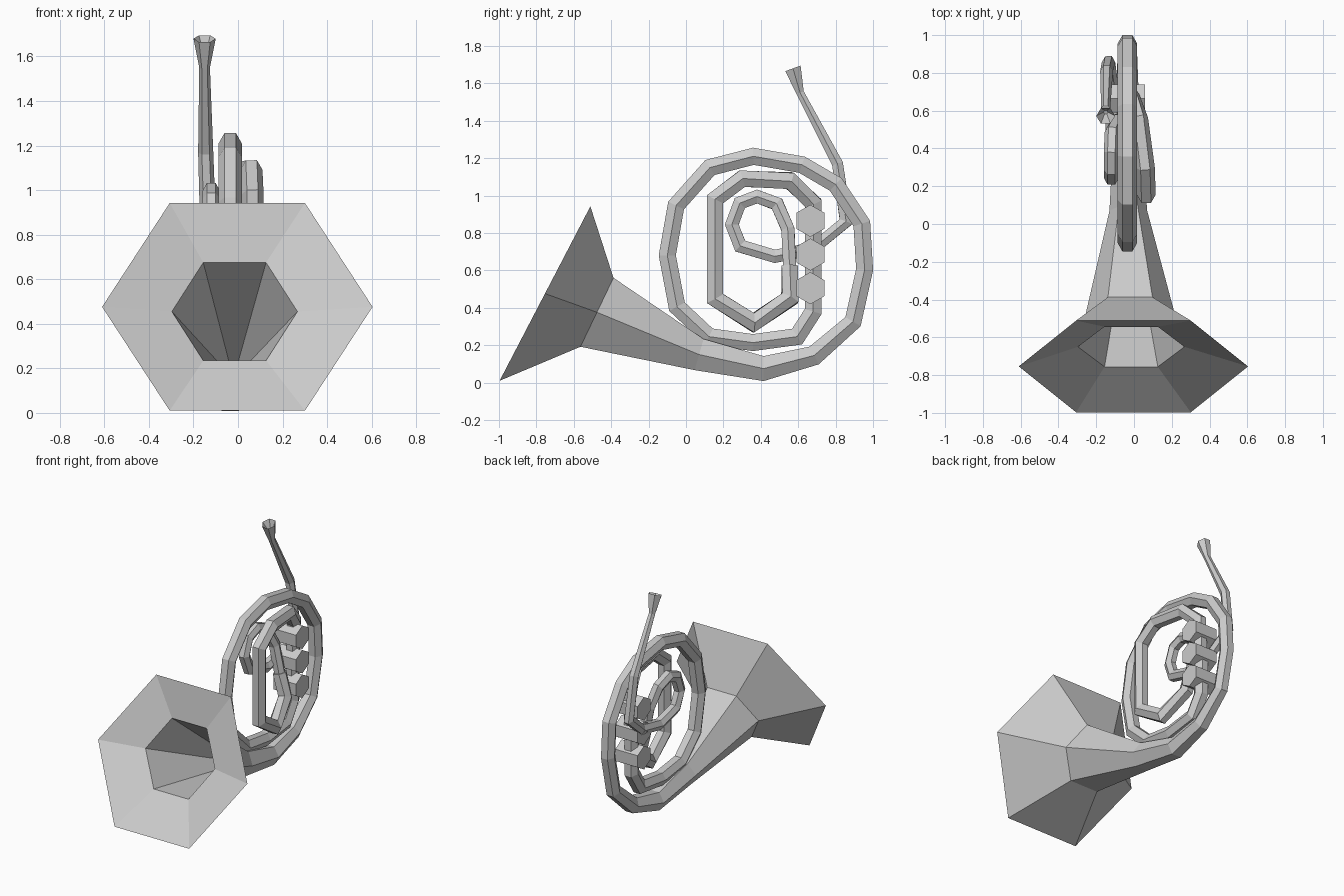
import bpy
import bmesh
from math import cos, sin, radians
from mathutils import Vector

SIDES = 6
default_cube = bpy.data.objects.get("Cube")
if default_cube:
    bpy.data.objects.remove(default_cube, do_unlink=True)

# One plain metal grey for the whole instrument
metal = bpy.data.materials.new("metal_grey")
metal.use_nodes = True
GREY = (0.6, 0.6, 0.6, 1)
metal.diffuse_color = GREY
for node in metal.node_tree.nodes:
    if node.type == 'BSDF_PRINCIPLED':
        node.inputs["Base Color"].default_value = GREY


def hexagon(centre, across, upward, radius):
    """Corner points of a hexagon with its first corner along 'across'."""
    corners = []
    for i in range(SIDES):
        angle = radians(360 * i / SIDES)
        corners.append(centre + radius * (cos(angle) * across + sin(angle) * upward))
    return corners


def loft(name, rings):
    """Skin a list of hexagons into one closed, flat shaded object."""
    bm = bmesh.new()
    loops = [[bm.verts.new(corner) for corner in ring] for ring in rings]
    for lower, upper in zip(loops, loops[1:]):
        for i in range(SIDES):
            j = (i + 1) % SIDES
            bm.faces.new((lower[i], lower[j], upper[j], upper[i]))
    bm.faces.new(loops[0][::-1])
    bm.faces.new(loops[-1])
    bmesh.ops.recalc_face_normals(bm, faces=bm.faces)
    mesh = bpy.data.meshes.new(name)
    bm.to_mesh(mesh)
    bm.free()
    mesh.materials.append(metal)
    obj = bpy.data.objects.new(name, mesh)
    bpy.context.scene.collection.objects.link(obj)
    return obj


def tube(name, path, radii, pitches=None):
    """Sweep a hexagon along a path; pitches fix the tilt of rings by index."""
    pitches = pitches or {}
    points = [Vector(p) for p in path]
    last = len(points) - 1
    rings = []
    for i, point in enumerate(points):
        before = (point - points[max(i - 1, 0)]).normalized()
        after = (points[min(i + 1, last)] - point).normalized()
        tangent = (before + after).normalized()
        mitre = 1.0
        if i in pitches:
            tilt = radians(pitches[i])
            tangent = Vector((0, cos(tilt), sin(tilt)))
        elif 0 < i < last:
            mitre = min(1 / max(tangent.dot(after), 0.1), 1.25)
        side = Vector((1, 0, 0))
        side = (side - tangent * side.dot(tangent)).normalized()
        normal = tangent.cross(side) * mitre
        radius = radii[i] if isinstance(radii, list) else radii
        rings.append(hexagon(point, side, normal, radius))
    return loft(name, rings)


# Bell: widening pipe, throat, flared rim, then the inside of the funnel
tube("bell",
     [(-.035, .415, .075), (-.03, .07, .15), (-.02, -.476, .376),
      (-.003, -.754, .476), (-.015, -.65, .455), (-.02, 0, .18)],
     [.077, .1, .236, .607, .282, .025],
     {0: 0, 1: -16, 2: -25.6, 3: -27.5, 4: -25.7, 5: -25})

# Large outer ring, running from the bell round to the valves
outer = [(.415, .075), (.685, .145), (.893, .326), (.955, .604), (.94, .85),
         (.8, 1.06), (.62, 1.165), (.36, 1.21), (.128, 1.15), (-.053, .947),
         (-.1, .68), (-.048, .406), (.123, .246), (.358, .214), (.594, .246),
         (.68, .38), (.68, .685)]
RING_X = -.035
tube("outer_ring", [(RING_X, y, z) for y, z in outer],
     [.077, .06] + [.052] * (len(outer) - 2), {0: 0})

# Middle coil, leaning out to the left side of the body
tube("middle_coil",
     [(-.03, .68, .685), (-.02, .68, .96), (.025, .555, 1.08), (.06, .3, 1.09),
      (.065, .155, .98), (.065, .155, .45), (.045, .36, .32),
      (-.005, .555, .45), (-.05, .555, .62)], .05)

# Small inner loop, on the right side of the body
tube("inner_loop",
     [(-.045, .555, .6), (-.085, .545, .82), (-.115, .487, .955),
      (-.12, .38, .995), (-.12, .288, .96), (-.12, .245, .845),
      (-.115, .29, .73), (-.11, .475, .675), (-.11, .69, .72)], .04)

# Mouthpipe with a flared, hollow mouthpiece
tube("mouthpipe",
     [(-.11, .66, .7), (-.135, .855, .86), (-.145, .81, 1.17),
      (-.15, .61, 1.55), (-.15, .572, 1.68), (-.15, .592, 1.61)],
     [.036, .036, .034, .024, .05, .012], {4: 110, 5: 110})

# Three valves, stacked along the vertical pipe
VALVE_ENDS = (-.125, .058)
for number, height in enumerate((.505, .685, .865), start=1):
    loft(f"valve_{number}",
         [hexagon(Vector((x, .665, height)), Vector((0, 0, 1)), Vector((0, 1, 0)), .086)
          for x in VALVE_ENDS])
